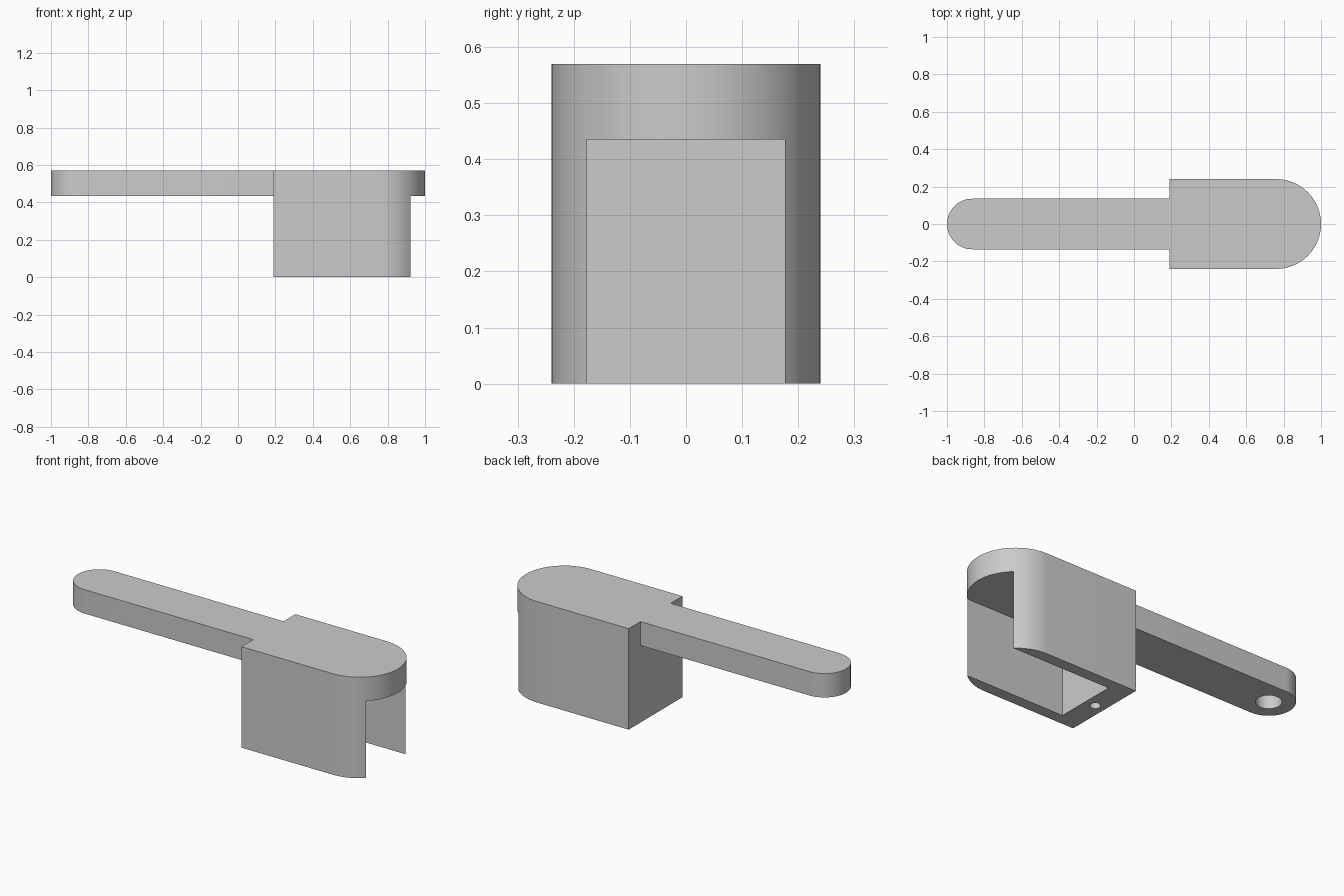
import bpy, bmesh
from math import sin, cos, pi, radians

cube = bpy.data.objects.get("Cube")
if cube:
    bpy.data.objects.remove(cube, do_unlink=True)

# Main sizes
TOP, UNDER = 0.57, 0.435
STEP_X = 0.19
HEAD_R, ARM_R = 0.24, 0.135
HEAD_X, ARM_X = 1 - HEAD_R, ARM_R - 1

grey = bpy.data.materials.new("plain grey")
grey.use_nodes = True
colour = (0.6, 0.6, 0.6, 1)
grey.diffuse_color = colour
grey.node_tree.nodes["Principled BSDF"].inputs["Base Color"].default_value = colour


def arc(cx, r, start, steps=32):
    """Half circle running counter-clockwise from the start angle."""
    return [(cx + r * cos(start + pi * i / steps), r * sin(start + pi * i / steps))
            for i in range(steps + 1)]


def circle(cx, r, n=32):
    return [(cx + r * cos(2 * pi * i / n), r * sin(2 * pi * i / n)) for i in range(n)]


def box(x0, x1, half):
    return [(x0, -half), (x1, -half), (x1, half), (x0, half)]


def prism(name, outline, z0, z1):
    """Extrude a flat outline from z0 up to z1."""
    bm = bmesh.new()
    face = bm.faces.new([bm.verts.new((x, y, z0)) for x, y in outline])
    ext = bmesh.ops.extrude_face_region(bm, geom=[face])
    top = [v for v in ext["geom"] if isinstance(v, bmesh.types.BMVert)]
    bmesh.ops.translate(bm, verts=top, vec=(0, 0, z1 - z0))
    bmesh.ops.recalc_face_normals(bm, faces=bm.faces)
    mesh = bpy.data.meshes.new(name)
    bm.to_mesh(mesh)
    bm.free()
    mesh.materials.append(grey)
    obj = bpy.data.objects.new(name, mesh)
    bpy.context.collection.objects.link(obj)
    return obj


def cut(target, cutter):
    """Subtract the cutter for good, then discard it."""
    cutter.hide_render = True
    mod = target.modifiers.new(cutter.name, "BOOLEAN")
    mod.operation, mod.solver, mod.object = "DIFFERENCE", "EXACT", cutter
    bpy.context.view_layer.objects.active = target
    bpy.ops.object.modifier_apply(modifier=mod.name)
    bpy.data.objects.remove(cutter, do_unlink=True)


# Rounded head and narrow arm share one outline, so the top is one face
outline = (arc(HEAD_X, HEAD_R, -pi / 2) + [(STEP_X, HEAD_R), (STEP_X, ARM_R)]
           + arc(ARM_X, ARM_R, pi / 2) + [(STEP_X, -ARM_R), (STEP_X, -HEAD_R)])
handle = prism("lever_handle", outline, 0, TOP)

# Clear the space below the arm, and the channel in the head
cut(handle, prism("arm_clearance", box(-1.2, STEP_X, 0.3), -0.1, UNDER))
cut(handle, prism("head_channel", box(0.312, 1.2, 0.176), -0.1, UNDER))

# Blind holes from below: pivot in the arm tip, screw in the end wall
cut(handle, prism("arm_hole", circle(ARM_X, 0.065), 0.3, 0.54))
cut(handle, prism("screw_hole", circle(0.25, 0.027), -0.1, 0.4))

bpy.ops.object.select_all(action="DESELECT")
handle.select_set(True)
bpy.context.view_layer.objects.active = handle
bpy.ops.object.shade_smooth_by_angle(angle=radians(30))
